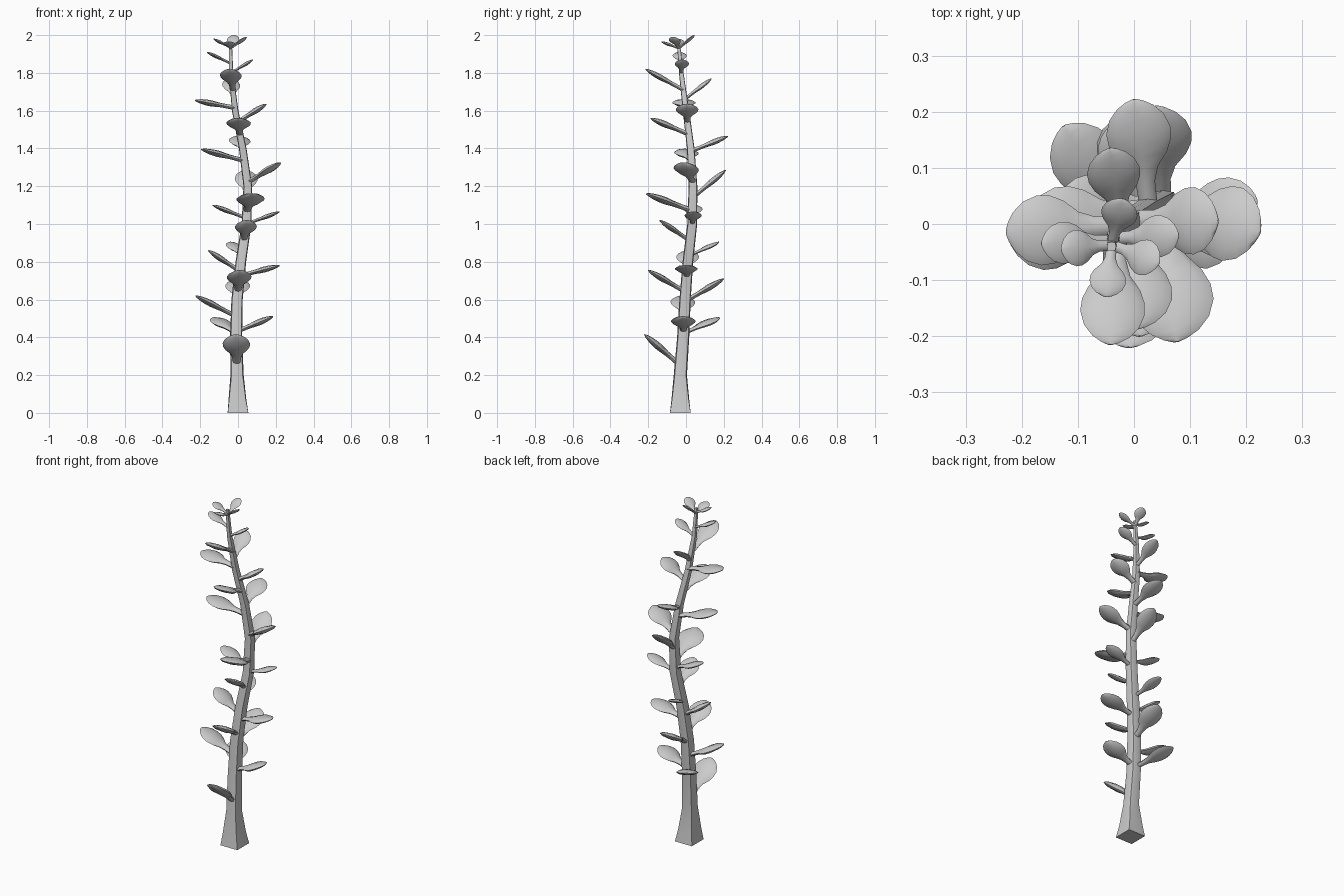
import bpy, bmesh, math
from mathutils import Vector

# Stem path: x, y, z, half width
STEM = [(0, -.03, 0, .055), (-.003, -.03, .07, .047), (-.005, -.03, .2, .035),
        (-.01, -.015, .4, .032), (-.005, -.005, .6, .03), (.015, .01, .8, .028),
        (.045, .033, 1.0, .026), (.052, .037, 1.2, .023), (.025, .025, 1.4, .02),
        (-.015, 0, 1.6, .017), (-.037, -.025, 1.8, .012), (-.04, -.04, 1.96, .008)]

# Leaves by side: height on the stem, tip x, y, z, width
RIGHT = [(.43, .185, -.015, .51, .13), (.725, .22, .0, .78, .12), (1.0, .22, .04, 1.065, .09),
         (1.22, .225, -.015, 1.325, .135), (1.54, .15, .005, 1.635, .12),
         (1.8, .08, -.02, 1.87, .075), (1.93, .045, -.07, 1.99, .065)]
LEFT = [(.51, -.225, -.02, .62, .13), (.75, -.157, .01, .86, .12), (1.03, -.135, .04, 1.10, .1),
        (1.335, -.195, -.01, 1.395, .13), (1.615, -.228, -.015, 1.655, .125),
        (1.85, -.165, -.035, 1.91, .075), (1.935, -.13, -.045, 1.98, .065)]
BACK = [(.42, -.125, .175, .505, .12), (.59, 0, .2, .71, .13), (.83, -.04, .175, .905, .085),
        (1.14, .04, .21, 1.285, .12), (1.385, 0, .222, 1.465, .115),
        (1.66, -.043, .135, 1.77, .095), (1.93, -.02, .045, 2.0, .065)]
FRONT = [(.25, -.01, -.22, .415, .145), (.64, .01, -.2, .755, .13), (.91, .047, -.14, 1.02, .115),
         (1.07, .075, -.21, 1.16, .15), (1.475, .0, -.188, 1.56, .13),
         (1.71, -.043, -.215, 1.82, .115), (1.93, -.05, -.13, 1.965, .065)]

# Leaf outline: position along the length, half width and half thickness factors
LEAF = [(0, .28, .19), (.25, .3, .18), (.38, .46, .19), (.5, .8, .23), (.61, .97, .26),
        (.72, 1, .25), (.84, .85, .2), (.93, .57, .13), (.98, .28, .07), (1, .08, .03)]


def stem_at(z):
    for a, b in zip(STEM, STEM[1:]):
        if z <= b[2]:
            return Vector(a[:3]).lerp(Vector(b[:3]), (z - a[2]) / (b[2] - a[2]))
    return Vector(STEM[-1][:3])


def loft(name, rings):
    bm = bmesh.new()
    loops = [[bm.verts.new(p) for p in r] for r in rings]
    n = len(rings[0])
    for a, b in zip(loops, loops[1:]):
        for i in range(n):
            j = (i + 1) % n
            bm.faces.new((a[i], a[j], b[j], b[i]))
    bm.faces.new(loops[0][::-1])
    bm.faces.new(loops[-1])
    bmesh.ops.recalc_face_normals(bm, faces=bm.faces[:])
    mesh = bpy.data.meshes.new(name)
    bm.to_mesh(mesh)
    bm.free()
    ob = bpy.data.objects.new(name, mesh)
    bpy.context.collection.objects.link(ob)
    bpy.context.view_layer.objects.active = ob
    ob.select_set(True)
    bpy.ops.object.shade_smooth_by_angle(angle=math.radians(50))
    ob.select_set(False)


# Stem: square foot that becomes rounder upward
rings = []
for k, (x, y, z, r) in enumerate(STEM):
    corner = 1.41 if k == 0 else 1.33 if k == 1 else 1.2
    rings.append([Vector((x, y, z)) + r * (corner if i % 2 else 1) *
                  Vector((math.cos(i * math.pi / 4), math.sin(i * math.pi / 4), 0))
                  for i in range(8)])
loft("stem", rings)


# Leaves: flattened paddles on narrow stalks
def leaf(name, z, tx, ty, tz, w):
    base, tip = stem_at(z), Vector((tx, ty, tz))
    d = (tip - base).normalized()
    side = Vector((0, 0, 1)).cross(d).normalized()
    up = d.cross(side)
    loft(name, [[base.lerp(tip, u) + side * (a * w / 2 * math.cos(t)) + up * (b * w / 2 * math.sin(t))
                 for t in (i * math.pi / 4 for i in range(8))] for u, a, b in LEAF])


for label, group in (("right", RIGHT), ("left", LEFT), ("back", BACK), ("front", FRONT)):
    for i, spec in enumerate(group):
        leaf(f"leaf_{label}_{i + 1}", *spec)
